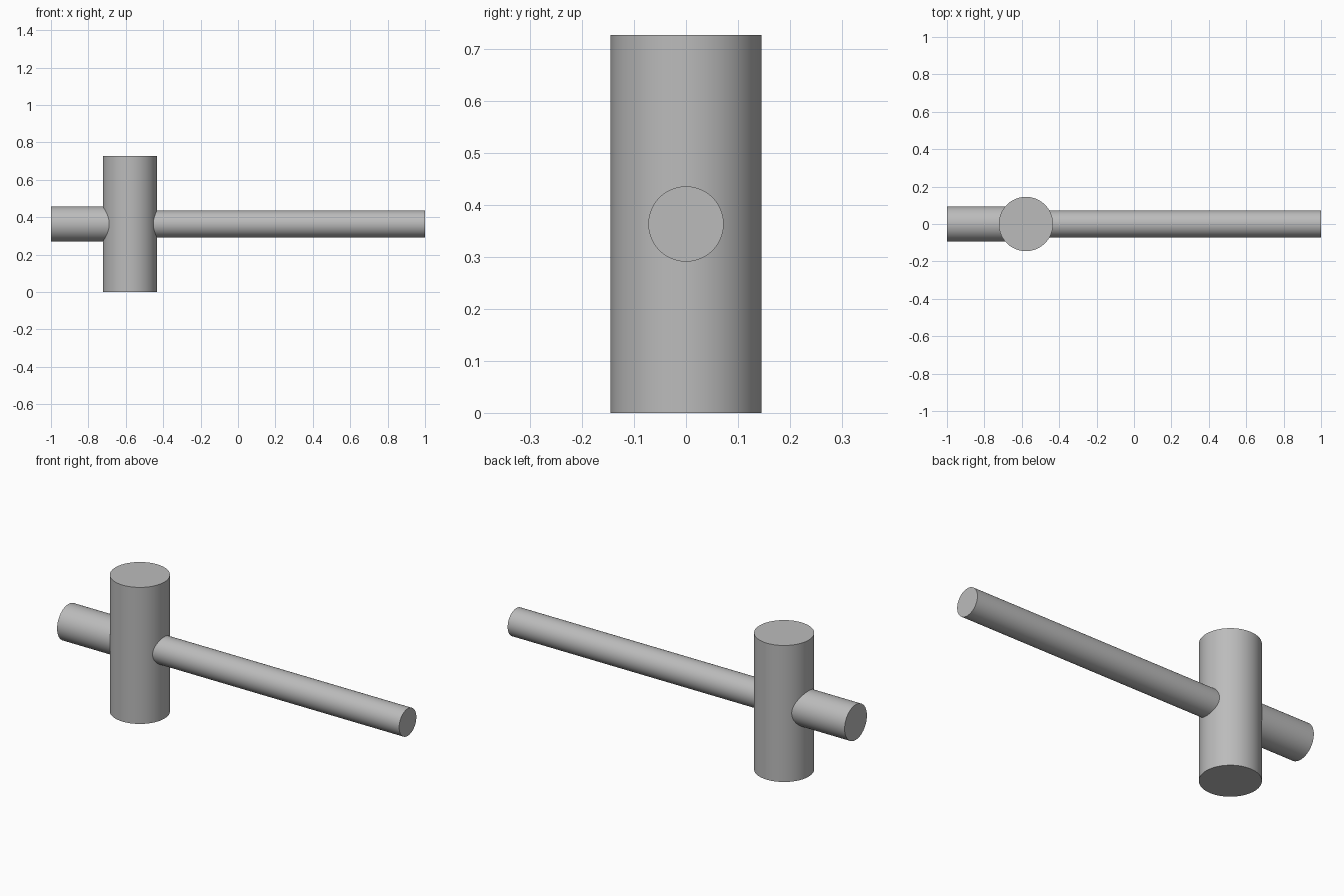
import bpy
import math

if "Cube" in bpy.data.objects:
    bpy.data.objects.remove(bpy.data.objects["Cube"])

HEAD_X = -0.578
MID_Z = 0.3635

grey = bpy.data.materials.new("plain_grey")
grey.use_nodes = True
colour = (0.5, 0.5, 0.5, 1)
grey.diffuse_color = colour
grey.node_tree.nodes["Principled BSDF"].inputs["Base Color"].default_value = colour


def cylinder(name, radius, length, centre, turn=0):
    bpy.ops.mesh.primitive_cylinder_add(
        vertices=96, radius=radius, depth=length,
        location=centre, rotation=(0, turn, 0))
    part = bpy.context.object
    part.name = name
    part.data.materials.append(grey)
    bpy.ops.object.shade_smooth_by_angle(angle=math.radians(30))
    return part


def rod(name, radius, end_x):
    # Runs from the middle of the head out to end_x
    return cylinder(name, radius, abs(end_x - HEAD_X),
                    ((end_x + HEAD_X) / 2, 0, MID_Z), math.pi / 2)


# Upright head, long handle and thicker stub behind
cylinder("head", 0.145, 2 * MID_Z, (HEAD_X, 0, MID_Z))
rod("handle", 0.0725, 1.0)
rod("rear_stub", 0.094, -1.0)
